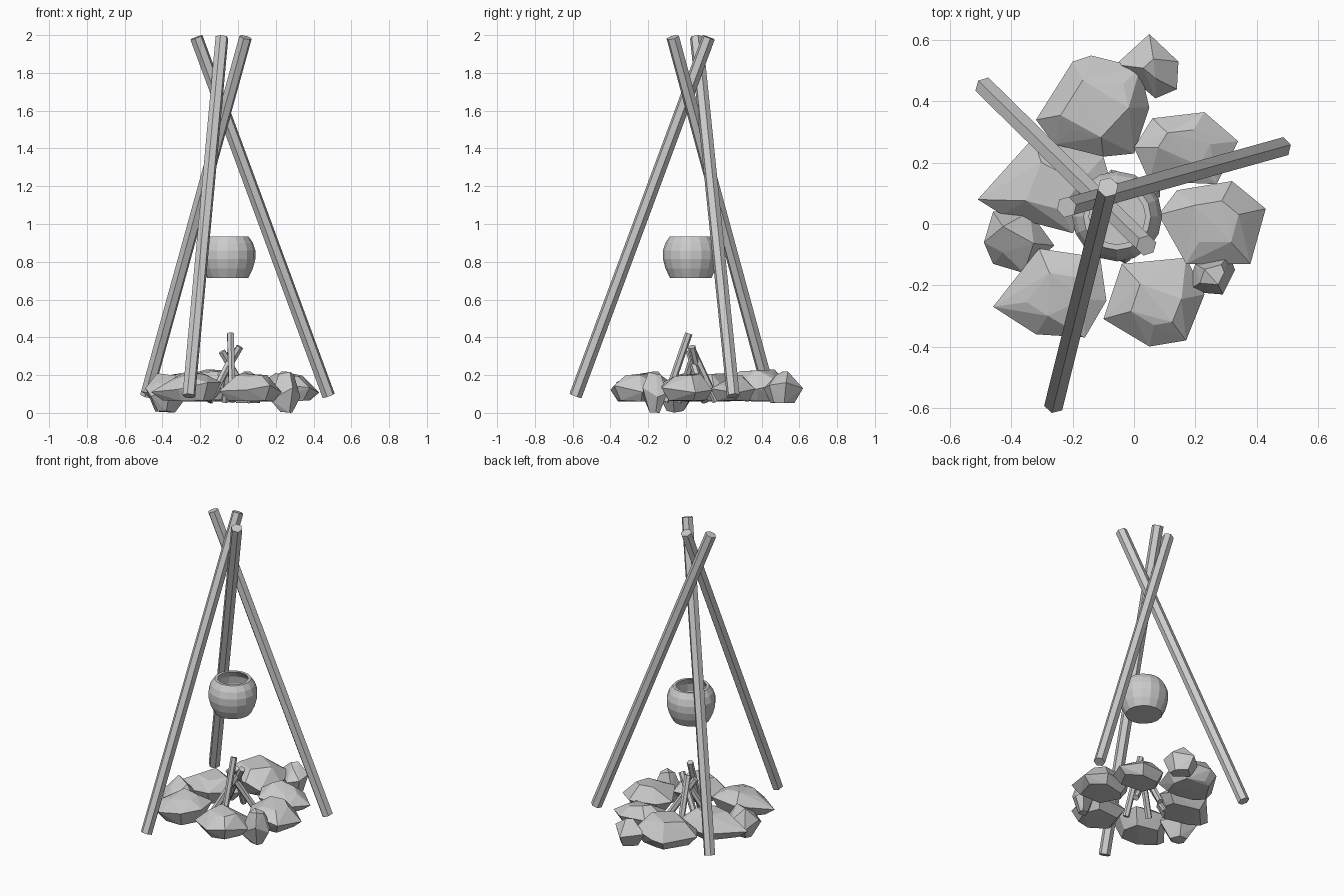
import bpy
import bmesh
import math
import random
from mathutils import Vector

random.seed(4)

old_cube = bpy.data.objects.get("Cube")
if old_cube:
    bpy.data.objects.remove(old_cube, do_unlink=True)

# One plain grey for every part
grey = bpy.data.materials.new("plain_grey")
grey.use_nodes = True
grey.diffuse_color = (0.6, 0.6, 0.6, 1)
grey.node_tree.nodes["Principled BSDF"].inputs["Base Color"].default_value = grey.diffuse_color


def finish(name, bm):
    """Turn the bmesh into a flat-shaded grey object."""
    bmesh.ops.recalc_face_normals(bm, faces=bm.faces)
    mesh = bpy.data.meshes.new(name)
    bm.to_mesh(mesh)
    bm.free()
    mesh.materials.append(grey)
    obj = bpy.data.objects.new(name, mesh)
    bpy.context.collection.objects.link(obj)
    return obj


def rod(name, start, end, radius, sides=6):
    """Straight rod with flat ends between two points."""
    start, end = Vector(start), Vector(end)
    axis = end - start
    bm = bmesh.new()
    bmesh.ops.create_cone(bm, cap_ends=True, segments=sides, radius1=radius,
                          radius2=radius, depth=axis.length)
    obj = finish(name, bm)
    obj.location = (start + end) / 2
    obj.rotation_mode = 'QUATERNION'
    obj.rotation_quaternion = axis.to_track_quat('Z', 'Y')
    return obj


def stone(name, outline, low=0.06, high=0.21, base=0.72, crown=0.5):
    """Chipped stone: hull of a waist outline, a base and a jittered crown."""
    middle = sum((Vector(p) for p in outline), Vector((0, 0))) / len(outline)
    height = high - low
    bm = bmesh.new()
    for i, point in enumerate(outline):
        spoke = Vector(point) - middle
        waist = low + height * random.uniform(0.3, 0.65)
        bm.verts.new((*(middle + spoke), waist))
        bm.verts.new((*(middle + spoke * base), low + height * random.uniform(0, 0.06)))
        drop = 0 if i == 1 else random.uniform(0, 0.3)
        bm.verts.new((*(middle + spoke * crown), high - height * drop))
    hull = bmesh.ops.convex_hull(bm, input=bm.verts)
    spare = {g for g in hull["geom_interior"] + hull["geom_unused"]
             if isinstance(g, bmesh.types.BMVert)}
    bmesh.ops.delete(bm, geom=list(spare), context='VERTS')
    return finish(name, bm)


# Tripod: three crossed hexagonal poles
rod("front_pole", (-.26, -.585, .09), (-.085, .12, 1.988), .035)
rod("left_pole", (.48, .25, .09), (-.22, .055, 1.988), .035)
rod("back_pole", (-.485, .445, .09), (.04, -.07, 1.988), .035)

# Hanging pot: lathed wall with a thin rim and an open top
profile = [(0, .715), (.11, .715), (.134, .765), (.147, .815), (.147, .86),
           (.134, .9), (.11, .935), (.092, .935), (.122, .89), (.13, .84),
           (.115, .77), (.092, .735), (0, .735)]
bm = bmesh.new()
points = [bm.verts.new((r, 0, z)) for r, z in profile]
edges = [bm.edges.new(pair) for pair in zip(points, points[1:])]
bmesh.ops.spin(bm, geom=points + edges, cent=(0, 0, 0), axis=(0, 0, 1),
               angle=math.tau, steps=16, use_duplicate=False)
bmesh.ops.remove_doubles(bm, verts=bm.verts, dist=0.0005)
pot = finish("pot", bm)
pot.location = (-.055, .025, 0)

# Firewood leaning together in the middle
sticks = [((-.03, -.11, .06), (-.04, .015, .42)),
          ((-.16, .1, .06), (.01, .03, .35)),
          ((.07, .1, .06), (-.085, .02, .325)),
          ((-.07, .16, .06), (-.035, .03, .34)),
          ((-.15, -.04, .06), (-.03, .04, .3))]
for number, (foot, tip) in enumerate(sticks, 1):
    rod(f"firewood_{number}", foot, tip, .02)

# Ring of large flat stones
stone("back_stone", [(-.32, .34), (-.2, .53), (-.14, .55), (.02, .51),
                     (.05, .38), (0, .23), (-.1, .22), (-.26, .26)], high=.23, crown=.6)
stone("back_left_stone", [(0, .25), (.06, .345), (.23, .365), (.34, .27),
                          (.27, .13), (.05, .14)], high=.2)
stone("left_stone", [(.08, .03), (.14, .11), (.32, .14), (.43, .05),
                     (.38, -.13), (.17, -.13)])
stone("front_stone", [(-.1, -.31), (-.04, -.13), (.17, -.11), (.23, -.23),
                      (.17, -.38), (.05, -.4)])
stone("front_right_stone", [(-.46, -.27), (-.31, -.08), (-.11, -.11), (-.09, -.25),
                            (-.16, -.37), (-.32, -.36)], high=.22)
stone("back_right_stone", [(-.51, .08), (-.33, .28), (-.1, .22), (-.08, .15),
                           (-.2, -.03), (-.43, .03)])

# Smaller stones standing on edge between them
stone("small_back_stone", [(-.06, .52), (.05, .62), (.145, .53), (.14, .44),
                           (.07, .41)], low=.05, high=.22, base=.6, crown=.3)
stone("small_front_stone", [(.17, -.22), (.2, -.13), (.31, -.1), (.33, -.15),
                            (.29, -.23)], low=0, high=.22, base=.4)
stone("small_right_stone", [(-.49, -.06), (-.46, .04), (-.34, .04), (-.26, -.07),
                            (-.36, -.16), (-.46, -.13)], low=0, high=.21, base=.45)
